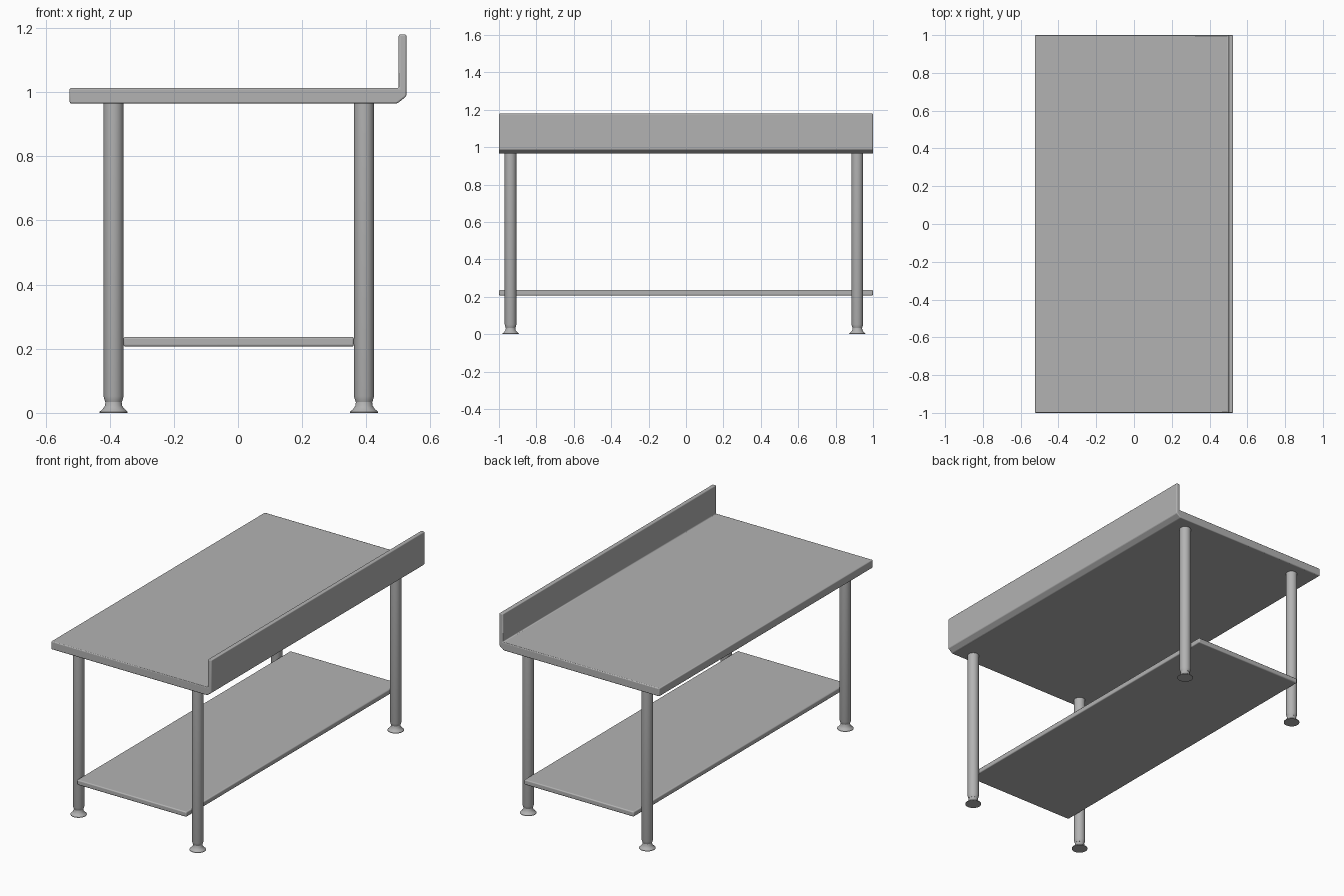
import bpy, bmesh, math

if "Cube" in bpy.data.objects:
    bpy.data.objects.remove(bpy.data.objects["Cube"])

steel = bpy.data.materials.new("brushed steel grey")
steel.diffuse_color = (0.45, 0.45, 0.45, 1)
steel.use_nodes = True
steel.node_tree.nodes["Principled BSDF"].inputs["Base Color"].default_value = steel.diffuse_color


def finish(name, bm, bevel=0.0):
    bmesh.ops.recalc_face_normals(bm, faces=bm.faces)
    me = bpy.data.meshes.new(name)
    bm.to_mesh(me)
    bm.free()
    me.materials.append(steel)
    ob = bpy.data.objects.new(name, me)
    bpy.context.collection.objects.link(ob)
    bpy.context.view_layer.objects.active = ob
    ob.select_set(True)
    if bevel:
        mod = ob.modifiers.new("soft edges", "BEVEL")
        mod.width = bevel
        mod.segments = 3
        mod.limit_method = "ANGLE"
        mod.angle_limit = math.radians(30)
    bpy.ops.object.shade_smooth_by_angle(angle=math.radians(35))
    ob.select_set(False)
    return ob


def extrude_profile(name, profile, bevel):
    """Sweep an x-z profile along the full table length."""
    bm = bmesh.new()
    face = bm.faces.new([bm.verts.new((x, -1, z)) for x, z in profile])
    out = bmesh.ops.extrude_face_region(bm, geom=[face])
    moved = [v for v in out["geom"] if isinstance(v, bmesh.types.BMVert)]
    bmesh.ops.translate(bm, verts=moved, vec=(0, 2, 0))
    return finish(name, bm, bevel)


def lathe(name, profile, x, y, sides=32):
    """Turn an r-z profile around a vertical axis and cap both ends."""
    bm = bmesh.new()
    rings = []
    for r, z in profile:
        rings.append([bm.verts.new((x + r * math.cos(2 * math.pi * i / sides),
                                    y + r * math.sin(2 * math.pi * i / sides), z))
                      for i in range(sides)])
    for a, b in zip(rings, rings[1:]):
        for i in range(sides):
            j = (i + 1) % sides
            bm.faces.new((a[i], a[j], b[j], b[i]))
    bm.faces.new(rings[0][::-1])
    bm.faces.new(rings[-1])
    return finish(name, bm)


# Worktop with the folded upstand along its +x edge
extrude_profile("worktop_with_upstand", [
    (-0.525, 0.965), (0.497, 0.965), (0.525, 0.987), (0.525, 1.18),
    (0.501, 1.18), (0.501, 1.013), (-0.525, 1.013)], 0.005)

# Lower shelf between the legs
extrude_profile("lower_shelf", [
    (-0.357, 0.207), (0.361, 0.207), (0.361, 0.237), (-0.357, 0.237)], 0.006)

# Tubular legs with flared feet
tube = [(0.026, 0.034), (0.028, 0.04), (0.0315, 0.052), (0.0315, 0.966)]
foot = [(0.044, 0.0), (0.044, 0.003), (0.034, 0.012), (0.027, 0.022), (0.025, 0.036)]
for side, x in (("left", -0.388), ("right", 0.393)):
    for end, y in (("front", -0.938), ("back", 0.916)):
        lathe(f"{end}_{side}_leg", tube, x, y)
        lathe(f"{end}_{side}_foot", foot, x, y)
